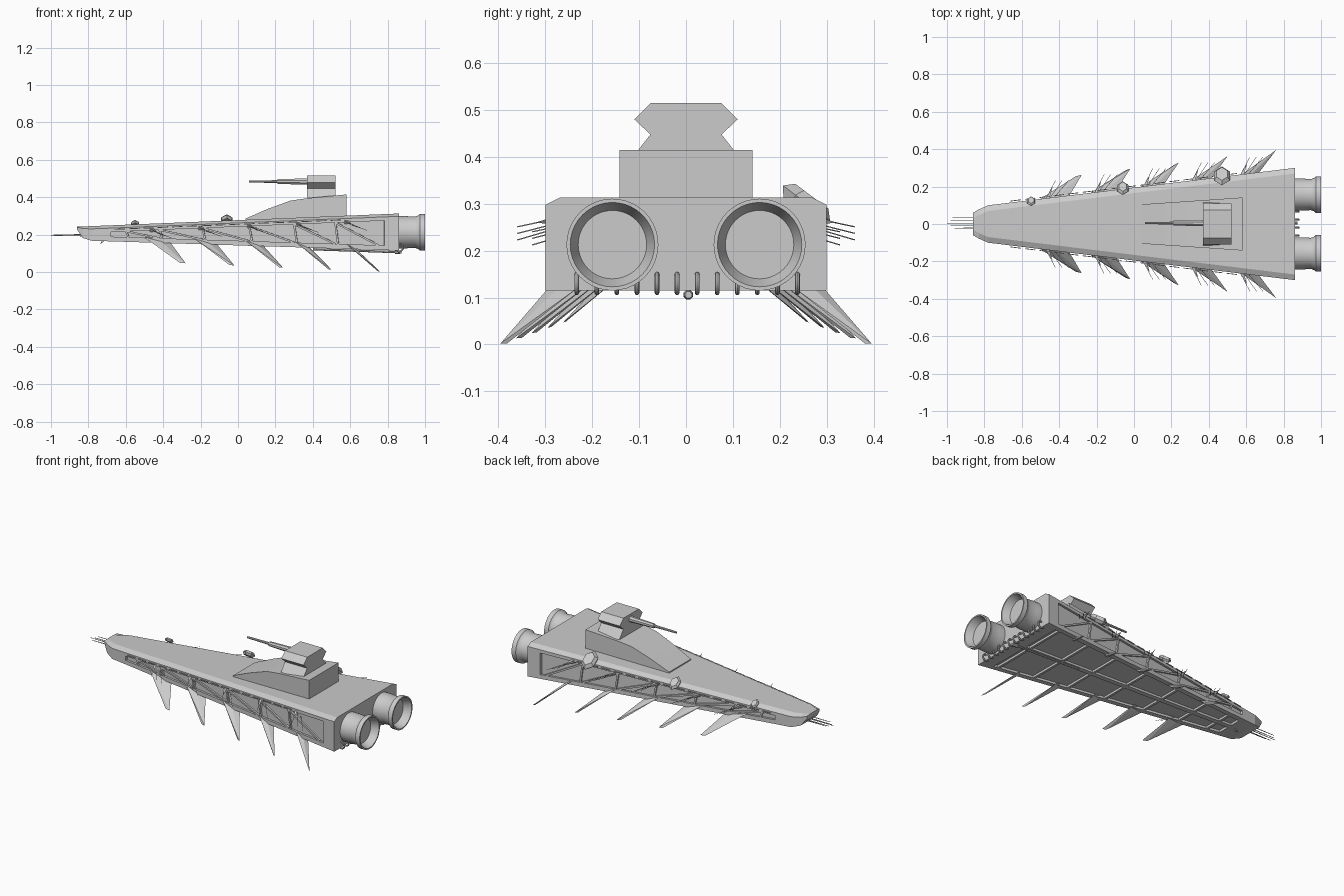
import bpy, bmesh, math
from mathutils import Vector

cube = bpy.data.objects.get("Cube")
if cube:
    bpy.data.objects.remove(cube, do_unlink=True)

GREY = (0.6, 0.6, 0.6, 1)
mat = bpy.data.materials.new("hull grey")
mat.use_nodes = True
mat.diffuse_color = GREY
mat.node_tree.nodes["Principled BSDF"].inputs["Base Color"].default_value = GREY


def finish(name, bm, smooth=False):
    bmesh.ops.remove_doubles(bm, verts=bm.verts, dist=0.00001)
    bmesh.ops.recalc_face_normals(bm, faces=bm.faces)
    me = bpy.data.meshes.new(name)
    bm.to_mesh(me)
    bm.free()
    ob = bpy.data.objects.new(name, me)
    bpy.context.collection.objects.link(ob)
    me.materials.append(mat)
    if smooth:
        bpy.ops.object.select_all(action='DESELECT')
        ob.select_set(True)
        bpy.context.view_layer.objects.active = ob
        bpy.ops.object.shade_smooth_by_angle(angle=math.radians(35))
    return ob


def loft(name, rings, smooth=False):
    """Skin closed rings of equal length and cap both ends."""
    bm = bmesh.new()
    rows = [[bm.verts.new(p) for p in ring] for ring in rings]
    n = len(rows[0])
    for a, b in zip(rows, rows[1:]):
        for i in range(n):
            j = (i + 1) % n
            bm.faces.new((a[i], a[j], b[j], b[i]))
    bm.faces.new(rows[0])
    bm.faces.new(rows[-1])
    return finish(name, bm, smooth)


def convex(name, pts):
    bm = bmesh.new()
    for p in pts:
        bm.verts.new(p)
    bmesh.ops.convex_hull(bm, input=bm.verts)
    return finish(name, bm)


def rod(name, a, b, r1, r2=None, sides=4, smooth=False):
    a, b = Vector(a), Vector(b)
    rot = (b - a).to_track_quat('Z', 'Y')
    r2 = r1 if r2 is None else r2
    rings = []
    for c, r in ((a, r1), (b, r2)):
        ang = [math.tau * (k + 0.5) / sides for k in range(sides)]
        rings.append([c + rot @ Vector((r * math.cos(t), r * math.sin(t), 0)) for t in ang])
    return loft(name, rings, smooth)


# Hull taper: half width, deck height and bottom height along x
def half(x):
    return 0.30 - 0.122 * (0.86 - x)


def deck(x):
    return 0.313 - 0.041 * (0.86 - x)


def keel(x):
    return 0.115 + 0.032 * (0.86 - x)


def section(x, w, top, bot, d):
    """Chamfered cross-section with side and bottom recesses of depth d."""
    s = min(1, (top - bot) / 0.08)
    hi, lo = top - 0.035 * s, bot + 0.025 * s
    pts = [(w - 0.03, top), (w, top - 0.015 * s), (w, hi), (w - d, hi), (w - d, lo), (w, lo),
           (w, bot), (w - 0.03, bot), (w - 0.03, bot + d), (0.015, bot + d), (0.015, bot)]
    return [(x, y, z) for y, z in pts] + [(x, -y, z) for y, z in reversed(pts)]


rings = [section(-0.86, 0.06, 0.243, 0.226, 0),
         section(-0.83, 0.078, 0.244, 0.182, 0),
         section(-0.78, half(-0.78), deck(-0.78), 0.167, 0)]
for x, d in ((-0.68, 0), (-0.678, 0.013), (0.78, 0.013), (0.782, 0), (0.86, 0)):
    rings.append(section(x, half(x), deck(x), keel(x), d))
loft("hull", rings)

# Side truss and bottom ribs inside the recesses
ribs = [-0.6, -0.42, -0.19, 0.06, 0.3, 0.52, 0.75]
for s, side in ((1, "left"), (-1, "right")):
    def on_side(x, up):
        z = deck(x) - 0.035 if up else keel(x) + 0.025
        return (x, s * (half(x) - 0.006), z)
    for a, b in zip(ribs, ribs[1:]):
        rod(side + "_side_post", on_side(a, True), on_side(a + 0.015, False), 0.007)
        rod(side + "_side_brace", on_side(a, True), on_side(b, False), 0.007)
    for x in ribs:
        z = keel(x) + 0.007
        rod(side + "_bottom_rib", (x, 0, z), (x, s * (half(x) - 0.02), z), 0.01)
    # Broken rail along the deck edge
    for k in range(16):
        x = -0.66 + 0.077 * k
        rod(side + "_rail", (x, s * (half(x) + 0.008), deck(x) - 0.022),
            (x + 0.055, s * (half(x + 0.055) + 0.008), deck(x + 0.055) - 0.022), 0.003)

# Swept fins, side spikes and whisker aerials
for i in range(5):
    t = i / 4
    for s, side in ((1, "left"), (-1, "right")):
        lead = Vector((-0.5 + 1.08 * t, 0.135 + 0.133 * t, 0.185 - 0.035 * t))
        trail = Vector((-0.37 + 1.0 * t, 0.11 + 0.115 * t, 0.17 - 0.045 * t))
        tip = Vector((-0.28 + 1.04 * t, 0.262 + 0.134 * t, 0.047 - 0.045 * t))
        tip2 = tip + Vector((-0.03 + 0.02 * t, -0.006 - 0.008 * t, 0.002 - 0.002 * t))
        mid = (lead + trail) / 2
        n = (trail - lead).cross(tip - lead).normalized() * 0.007
        pts = [lead, trail, tip, tip2, mid + n, mid - n]
        convex(side + "_fin", [(p.x, s * p.y, p.z) for p in pts])
        x = -0.47 + 0.26 * i
        w, z = half(x), deck(x) - 0.03
        pts = [(x - 0.012, w - 0.02, z + 0.012), (x + 0.012, w - 0.02, z + 0.012),
               (x, w - 0.01, z - 0.014), (x + 0.035, w + 0.06, z - 0.012)]
        convex(side + "_spike", [(a, s * b, c) for a, b, c in pts])
        for k in range(3):
            rod(side + "_whisker", (x + 0.02 * k, s * w, z - 0.01 * k),
                (x + 0.05 + 0.035 * k, s * (w + 0.095), z - 0.02 - 0.014 * k), 0.0015, sides=3)

# Superstructure with a ramped front
rings = []
for x, z in ((0.04, 0.286), (0.16, 0.338), (0.28, 0.382), (0.37, 0.395), (0.58, 0.415)):
    w = 0.105 + 0.068 * (x - 0.04)
    rings.append([(x, -w, 0.27), (x, w, 0.27), (x, w, z), (x, -w, z)])
loft("superstructure", rings)

# Deck gun: waisted housing, sleeve and barrel
outline = [(0.115, 0.398), (0.076, 0.448), (0.11, 0.48), (0.075, 0.515)]
ring = outline + [(-y, z) for y, z in reversed(outline)]
loft("gun_housing", [[(x, y, z) for y, z in ring] for x in (0.37, 0.52)])
rod("gun_sleeve", (0.38, 0.005, 0.484), (0.21, 0.005, 0.484), 0.018, 0.014, 8)
rod("gun_barrel", (0.22, 0.005, 0.484), (0.06, 0.005, 0.484), 0.008, 0.006, 8)

# Faceted pods along the left deck edge
for x, y, r in ((-0.55, 0.122, 0.021), (-0.06, 0.192, 0.03), (0.47, 0.257, 0.042)):
    c = Vector((x, y, deck(x) + 0.1 * r))
    along = Vector((0, 0.8, -0.6))
    out = Vector((0, 0.6, 0.8))
    pts = []
    for h, k in ((-0.45, 0.75), (0, 1), (0.45, 0.7)):
        for u, v in ((0, 1.5), (1, 0.7), (1, -0.7), (0, -1.5), (-1, -0.7), (-1, 0.7)):
            pts.append(c + r * (Vector((u * k, 0, 0)) + along * v * k + out * h))
    convex("pod", pts)

# Twin engines: flared bells with a recessed cone
bell = [(0.85, 0.086), (0.90, 0.086), (0.945, 0.083), (0.965, 0.09), (0.972, 0.098),
        (1.0, 0.098), (1.0, 0.09), (0.955, 0.073)]
for s, side in ((1, "left"), (-1, "right")):
    rings = []
    for x, r in bell:
        rings.append([(x, s * 0.157 + r * math.cos(math.tau * k / 40),
                       0.213 + r * math.sin(math.tau * k / 40)) for k in range(40)])
    loft(side + "_engine", rings, True)

# Row of curled pipes under the stern
for k in range(12):
    y = -0.233 + 0.0428 * k
    rings = []
    for j in range(13):
        a = math.pi * (0.6 - 1.6 * j / 12)
        c, s = math.cos(a), math.sin(a)
        rings.append([(0.862 + (0.02 + 0.005 * math.cos(b)) * c, y + 0.005 * math.sin(b),
                       0.13 + (0.02 + 0.005 * math.cos(b)) * s)
                      for b in (math.tau * q / 8 for q in range(8))])
    loft("stern_pipe", rings, True)

# Keel rod, stern knob and chin spike
rod("keel_rod", (0.40, 0.005, 0.122), (0.87, 0.005, 0.106), 0.006, sides=6)
rod("stern_knob", (0.84, 0.005, 0.106), (0.875, 0.005, 0.106), 0.011, 0.008, 8)
rod("chin_spike", (-0.72, 0, 0.17), (-0.735, 0, 0.15), 0.008, 0.002)

# Bow aerials
for y, x, z in ((0.036, -0.97, 0.2), (0.02, -0.98, 0.196), (0.004, -1.0, 0.198),
                (-0.01, -0.98, 0.194), (-0.022, -0.96, 0.2)):
    rod("bow_aerial", (-0.80, y, z), (x, y, z), 0.003, 0.0015, 5)
